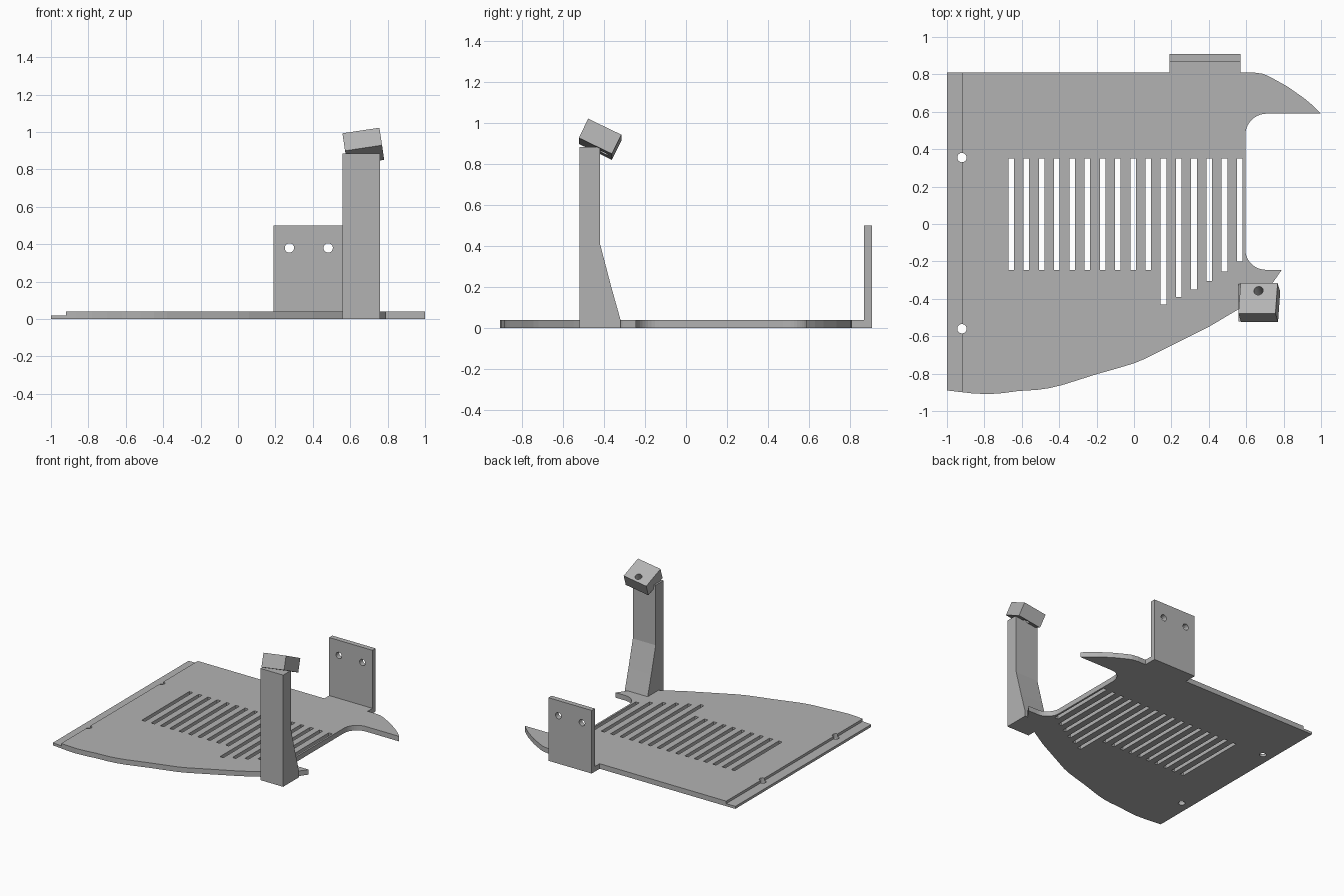
import bpy, bmesh
from math import radians, cos, sin, pi
from mathutils import Matrix, Euler

cube = bpy.data.objects.get("Cube")
if cube:
    bpy.data.objects.remove(cube, do_unlink=True)

GREY = (0.45, 0.45, 0.45, 1)
grey = bpy.data.materials.new("plain grey")
grey.use_nodes = True
grey.diffuse_color = GREY
grey.node_tree.nodes["Principled BSDF"].inputs["Base Color"].default_value = GREY


def finish(name, bm):
    bmesh.ops.recalc_face_normals(bm, faces=bm.faces)
    mesh = bpy.data.meshes.new(name)
    bm.to_mesh(mesh)
    bm.free()
    mesh.materials.append(grey)
    ob = bpy.data.objects.new(name, mesh)
    bpy.context.collection.objects.link(ob)
    return ob


def prism(name, points, offset):
    """Extrude a closed outline of 3D points along an offset."""
    bm = bmesh.new()
    face = bm.faces.new([bm.verts.new(p) for p in points])
    new = bmesh.ops.extrude_face_region(bm, geom=[face])["geom"]
    bmesh.ops.translate(bm, vec=offset, verts=[v for v in new if isinstance(v, bmesh.types.BMVert)])
    return finish(name, bm)


def add_box(bm, lo, hi):
    size = [b - a for a, b in zip(lo, hi)]
    mid = [(a + b) / 2 for a, b in zip(lo, hi)]
    bmesh.ops.create_cube(bm, size=1, matrix=Matrix.Translation(mid) @ Matrix.Diagonal((*size, 1)))


def add_rod(bm, matrix, radius=0.025, depth=0.3):
    bmesh.ops.create_cone(bm, cap_ends=True, segments=32, radius1=radius, radius2=radius,
                          depth=depth, matrix=matrix)


def cut(target, name, bm):
    cutter = finish(name, bm)
    cutter.hide_render = True
    cutter.hide_viewport = True
    mod = target.modifiers.new(name, "BOOLEAN")
    mod.operation = "DIFFERENCE"
    mod.solver = "EXACT"
    mod.object = cutter


def arc(cx, cy, r, start, end, steps=10):
    angles = [radians(start + (end - start) * i / steps) for i in range(steps + 1)]
    return [(cx + r * cos(a), cy + r * sin(a)) for a in angles]


# Base plate with curved front edge, pointed wing and rounded notch
outline = [(-1, 0.81), (0.19, 0.81), (0.19, 0.88), (0.57, 0.88), (0.57, 0.81), (0.64, 0.81),
           (0.69, 0.803), (0.73, 0.785), (0.82, 0.735), (0.91, 0.672), (0.96, 0.63), (1, 0.59)]
outline += arc(0.71, 0.475, 0.115, 90, 180)
outline += arc(0.705, -0.135, 0.11, 180, 270)
outline += [(0.79, -0.245), (0.745, -0.31), (0.56, -0.455), (0.4, -0.55), (0.2, -0.65),
            (0.06, -0.72), (0, -0.745), (-0.1, -0.775), (-0.2, -0.803), (-0.38, -0.86),
            (-0.45, -0.877), (-0.52, -0.887), (-0.62, -0.893), (-0.7, -0.904),
            (-0.78, -0.91), (-0.87, -0.905), (-1, -0.89)]
plate = prism("base_plate", [(x, y, 0) for x, y in outline], (0, 0, 0.04))

# Stepped edge lip
bm = bmesh.new()
add_box(bm, (-1.1, -1, 0.02), (-0.92, 1, 0.1))
cut(plate, "lip_cutter", bm)

# Vent slots, the last six with a slanting end
bm = bmesh.new()
ends = [-0.245] * 10 + [-0.43, -0.39, -0.35, -0.305, -0.255, -0.2]
for i, end in enumerate(ends):
    x = -0.657 + 0.0815 * i
    add_box(bm, (x - 0.015, end, -0.1), (x + 0.015, 0.35, 0.1))
cut(plate, "slot_cutter", bm)

# Screw holes beside the lip
bm = bmesh.new()
for y in (0.355, -0.56):
    add_rod(bm, Matrix.Translation((-0.92, y, 0)))
cut(plate, "plate_hole_cutter", bm)

# Upright rear bracket with two holes
bm = bmesh.new()
add_box(bm, (0.19, 0.87, 0), (0.57, 0.91, 0.5))
bracket = finish("rear_bracket", bm)
bm = bmesh.new()
for x in (0.275, 0.482):
    add_rod(bm, Matrix.Translation((x, 0.89, 0.38)) @ Matrix.Rotation(pi / 2, 4, "X"))
cut(bracket, "bracket_hole_cutter", bm)

# Post flaring backwards at the foot
side = [(-0.52, 0), (-0.32, 0), (-0.32, 0.04), (-0.365, 0.2), (-0.42, 0.41), (-0.42, 0.885), (-0.52, 0.885)]
prism("post", [(0.56, y, z) for y, z in side], (0.2, 0, 0))

# Tilted head block with a hole through it
tilt = Matrix.Translation((0.67, -0.42, 0.922)) @ Euler((radians(-26), radians(-8.5), 0)).to_matrix().to_4x4()
bm = bmesh.new()
bmesh.ops.create_cube(bm, size=1, matrix=tilt @ Matrix.Diagonal((0.2, 0.18, 0.105, 1)))
head = finish("head_block", bm)
bm = bmesh.new()
add_rod(bm, tilt @ Matrix.Translation((0, 0.045, 0)))
cut(head, "head_hole_cutter", bm)
